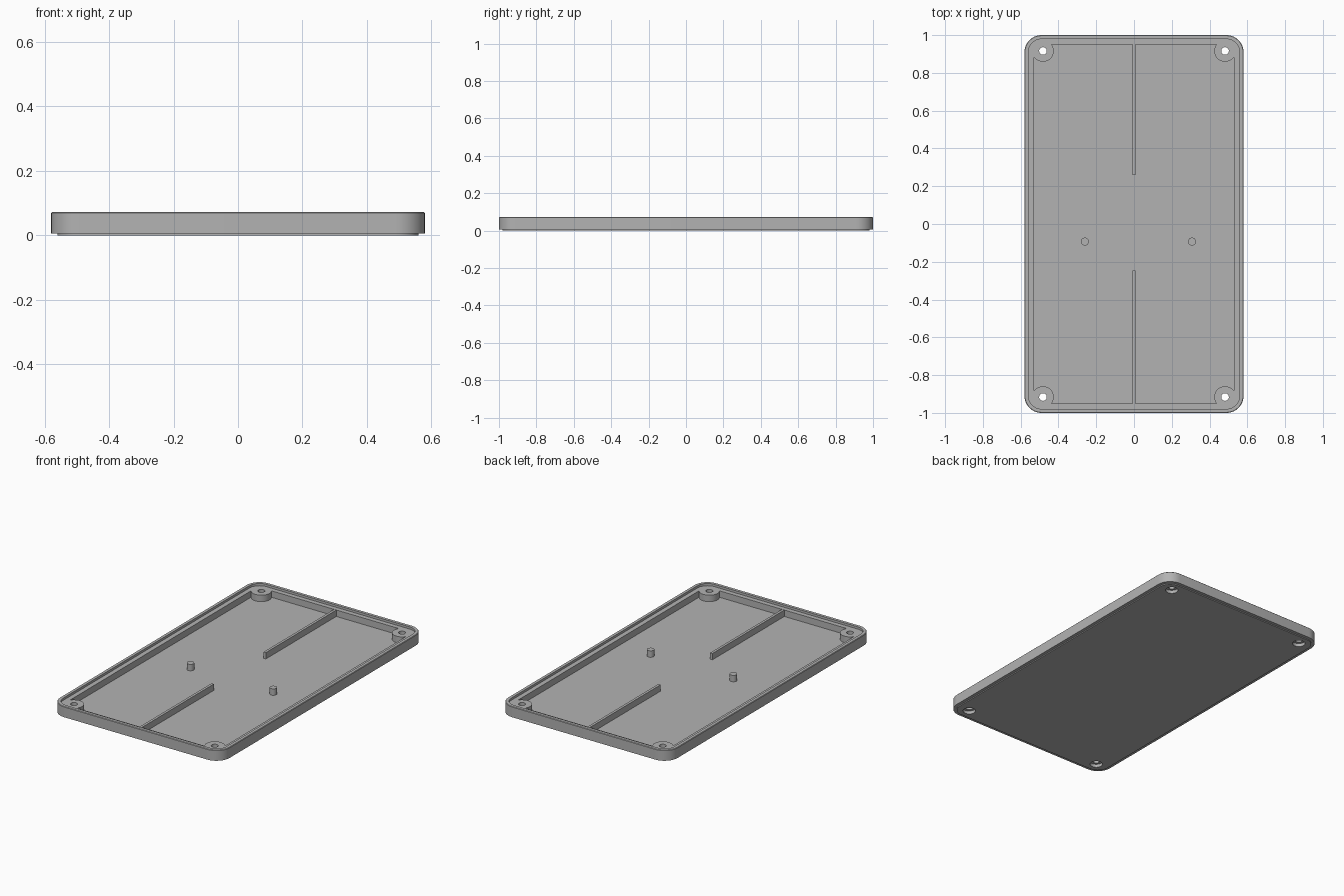
import bpy, bmesh, math

cube = bpy.data.objects.get("Cube")
if cube:
    bpy.data.objects.remove(cube, do_unlink=True)

grey = bpy.data.materials.new("grey plastic")
grey.use_nodes = True
grey.diffuse_color = (0.45, 0.45, 0.45, 1)
grey.node_tree.nodes["Principled BSDF"].inputs["Base Color"].default_value = (0.45, 0.45, 0.45, 1)

HX, HY = 0.58, 1.0            # half width and half length
BASE, FLOOR, LEDGE, TOP = 0.006, 0.018, 0.058, 0.072
BOSS = (0.482, 0.916)


def rounded(inset, radius, steps=10):
    """Rounded rectangle outline, inset from the outer edge."""
    cx, cy = HX - inset - radius, HY - inset - radius
    pts = []
    for k, (sx, sy) in enumerate([(1, 1), (-1, 1), (-1, -1), (1, -1)]):
        for i in range(steps + 1):
            a = math.pi / 2 * (k + i / steps)
            pts.append((sx * cx + radius * math.cos(a), sy * cy + radius * math.sin(a)))
    return pts


def loft(name, levels):
    """Join outlines of equal length into a closed skin, capped at both ends."""
    bm = bmesh.new()
    rings = [[bm.verts.new((x, y, z)) for x, y in pts] for pts, z in levels]
    for a, b in zip(rings, rings[1:]):
        for i in range(len(a)):
            j = (i + 1) % len(a)
            bm.faces.new((a[i], a[j], b[j], b[i]))
    bm.faces.new(rings[0][::-1])
    bm.faces.new(rings[-1])
    bmesh.ops.recalc_face_normals(bm, faces=bm.faces)
    mesh = bpy.data.meshes.new(name)
    bm.to_mesh(mesh)
    bm.free()
    obj = bpy.data.objects.new(name, mesh)
    bpy.context.collection.objects.link(obj)
    mesh.materials.append(grey)
    return obj


def circle(x, y, r, n=32):
    return [(x + r * math.cos(math.tau * i / n), y + r * math.sin(math.tau * i / n)) for i in range(n)]


def cylinder(name, x, y, r, z0, z1):
    return loft(name, [(circle(x, y, r), z0), (circle(x, y, r), z1)])


def boolean(obj, tool, operation):
    mod = obj.modifiers.new(operation.title(), 'BOOLEAN')
    mod.operation = operation
    mod.solver = 'EXACT'
    mod.object = tool
    tool.hide_render = True
    bpy.context.view_layer.objects.active = obj
    bpy.ops.object.modifier_apply(modifier=mod.name)
    bpy.data.objects.remove(tool, do_unlink=True)


# Tray shell: bottom pad, outer wall, lip, inner ledge and floor
tray = loft("tray", [
    (rounded(0.02, 0.07), 0), (rounded(0.02, 0.07), BASE),
    (rounded(0, 0.09), BASE), (rounded(0, 0.09), TOP - 0.003),
    (rounded(0.003, 0.087), TOP), (rounded(0.021, 0.069), TOP),
    (rounded(0.021, 0.069), LEDGE), (rounded(0.05, 0.04), LEDGE),
    (rounded(0.05, 0.04), FLOOR)])

# Corner screw bosses, with a through hole and a countersink underneath
for sx in (-1, 1):
    for sy in (-1, 1):
        x, y = sx * BOSS[0], sy * BOSS[1]
        boolean(tray, cylinder("boss", x, y, 0.057, FLOOR - 0.008, LEDGE), 'UNION')
        boolean(tray, loft("screw_hole", [
            (circle(x, y, 0.036), -0.02), (circle(x, y, 0.036), 0.02),
            (circle(x, y, 0.02), 0.02), (circle(x, y, 0.02), 0.1)]), 'DIFFERENCE')

# Centre ribs running in from each short wall
for name, y0, y1 in (("front_rib", -0.953, -0.247), ("back_rib", 0.26, 0.953)):
    outline = [(-0.008, y0), (0.008, y0), (0.008, y1), (-0.008, y1)]
    loft(name, [(outline, FLOOR - 0.004), (outline, LEDGE - 0.0005)])

# Two locating pins
pins = [cylinder(name, x, -0.093, 0.021, FLOOR - 0.004, LEDGE)
        for name, x in (("right_pin", -0.26), ("left_pin", 0.307))]

# Smooth the rounded parts and keep their edges sharp
for obj in [tray] + pins:
    bpy.ops.object.select_all(action='DESELECT')
    obj.select_set(True)
    bpy.context.view_layer.objects.active = obj
    bpy.ops.object.shade_smooth_by_angle(angle=math.radians(30))
